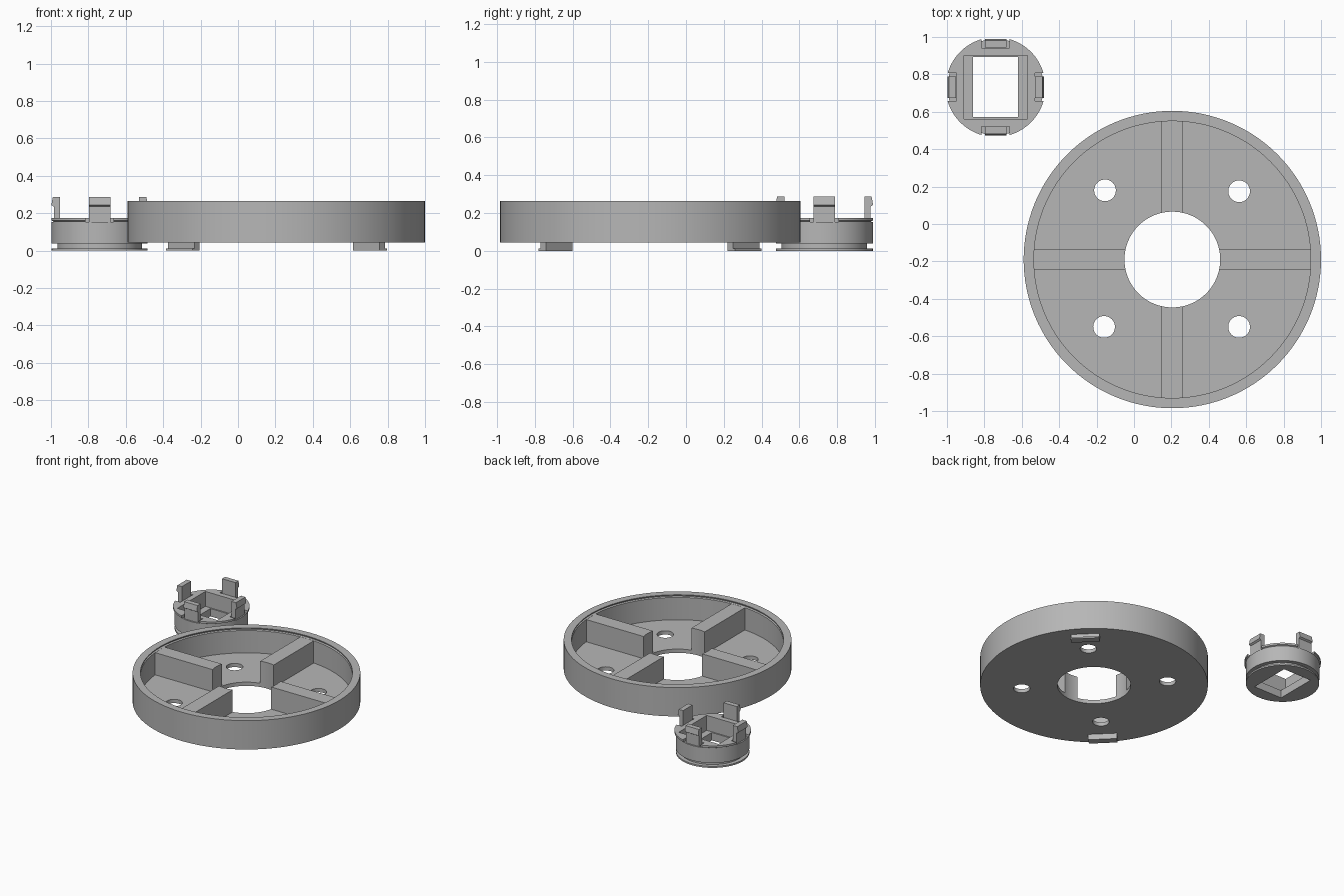
import bpy, bmesh, math
from mathutils import Vector, Matrix

cube = bpy.data.objects.get("Cube")
if cube:
    bpy.data.objects.remove(cube, do_unlink=True)

grey = bpy.data.materials.new("plain_grey")
grey.use_nodes = True
grey.diffuse_color = (0.47, 0.47, 0.47, 1)
grey.node_tree.nodes["Principled BSDF"].inputs["Base Color"].default_value = (0.47, 0.47, 0.47, 1)

DISC = Vector((0.205, -0.19, 0))
PLUG = Vector((-0.74, 0.732, 0))


def finish(name, bm, place, turn=0.0):
    bmesh.ops.recalc_face_normals(bm, faces=bm.faces)
    bm.transform(Matrix.Translation(place) @ Matrix.Rotation(turn, 4, "Z"))
    mesh = bpy.data.meshes.new(name)
    bm.to_mesh(mesh)
    bm.free()
    mesh.materials.append(grey)
    obj = bpy.data.objects.new(name, mesh)
    bpy.context.collection.objects.link(obj)
    return obj


def lathe(name, profile, place, steps=96, closed=True):
    """Revolve a closed (radius, height) outline about z."""
    bm = bmesh.new()
    rings = []
    for i in range(steps):
        a = 2 * math.pi * i / steps
        rings.append([bm.verts.new((r * math.cos(a), r * math.sin(a), z)) for r, z in profile])
    n = len(profile)
    for i in range(steps):
        here, after = rings[i], rings[(i + 1) % steps]
        for j in range(n if closed else n - 1):
            k = (j + 1) % n
            bm.faces.new((here[j], after[j], after[k], here[k]))
    if not closed:
        bm.faces.new([ring[0] for ring in rings])
        bm.faces.new([ring[-1] for ring in rings])
    return finish(name, bm, place)


def cylinder(name, radius, low, high, place, steps=48):
    return lathe(name, [(radius, low), (radius, high)], place, steps, closed=False)


def prism(name, outline, half_width, place, turn=0.0):
    """Extrude an outline of (radial, height) points sideways, then turn it about z."""
    bm = bmesh.new()
    face = bm.faces.new([bm.verts.new((r, -half_width, z)) for r, z in outline])
    moved = bmesh.ops.extrude_face_region(bm, geom=[face])["geom"]
    bmesh.ops.translate(bm, vec=(0, 2 * half_width, 0),
                        verts=[v for v in moved if isinstance(v, bmesh.types.BMVert)])
    return finish(name, bm, place, turn)


def bar(name, inner, outer, low, high, half_width, place, turn=0.0):
    return prism(name, [(inner, low), (outer, low), (outer, high), (inner, high)],
                 half_width, place, turn)


def cut(target, cutter):
    mod = target.modifiers.new("cut", "BOOLEAN")
    mod.operation = "DIFFERENCE"
    mod.solver = "EXACT"
    mod.object = cutter
    bpy.context.view_layer.objects.active = target
    bpy.ops.object.modifier_apply(modifier=mod.name)
    bpy.data.objects.remove(cutter, do_unlink=True)


def smooth(obj):
    bpy.ops.object.select_all(action="DESELECT")
    obj.select_set(True)
    bpy.context.view_layer.objects.active = obj
    bpy.ops.object.shade_smooth_by_angle(angle=math.radians(30))


# Round tray: floor, wall and snap groove under the rim
tray = lathe("round_tray", [
    (0.256, 0.043), (0.795, 0.043), (0.795, 0.265), (0.74, 0.265), (0.74, 0.258),
    (0.752, 0.254), (0.752, 0.248), (0.74, 0.244), (0.74, 0.072), (0.256, 0.072)], DISC, 128)
for x, y in ((-0.155, 0.18), (0.562, 0.175), (-0.16, -0.55), (0.562, -0.55)):
    cut(tray, cylinder("screw_hole_cutter", 0.058, 0, 0.2, Vector((x, y, 0)), 40))
smooth(tray)

# Four ribs, ending on the centre opening
for i in range(4):
    rib = bar(f"tray_rib_{i + 1}", 0.2, 0.745, 0.06, 0.243, 0.057, DISC, i * math.pi / 2)
    cut(rib, cylinder("opening_cutter", 0.256, 0, 0.4, DISC, 128))
    smooth(rib)

# Two hooked feet on one diagonal under the tray
for i in range(2):
    turn = math.pi / 4 + i * math.pi
    prism(f"tray_foot_{i + 1}", [(0.68, 0.05), (0.68, 0.0), (0.735, 0.0), (0.735, 0.012),
                                 (0.72, 0.012), (0.72, 0.05)], 0.1, DISC, turn)

# Round plug: bottom flange, groove, body and top lip
plug = lathe("plug_body", [
    (0.256, 0), (0.256, 0.012), (0.226, 0.012), (0.226, 0.038), (0.257, 0.038),
    (0.257, 0.155), (0.267, 0.16), (0.267, 0.175)], PLUG, 96, closed=False)
cut(plug, bar("pocket_cutter", -0.17, 0.17, 0.06, 0.3, 0.17, PLUG))
cut(plug, bar("window_cutter", -0.12, 0.12, -0.1, 0.2, 0.16, PLUG))
for i in range(4):
    cut(plug, bar("lip_gap_cutter", 0.21, 0.3, 0.153, 0.2, 0.075, PLUG, i * math.pi / 2))
smooth(plug)

# Four snap tabs with outward hooks
for i in range(4):
    prism(f"snap_tab_{i + 1}", [(0.212, 0.14), (0.245, 0.14), (0.245, 0.235), (0.258, 0.243),
                                (0.25, 0.287), (0.212, 0.287)], 0.057, PLUG, i * math.pi / 2)
